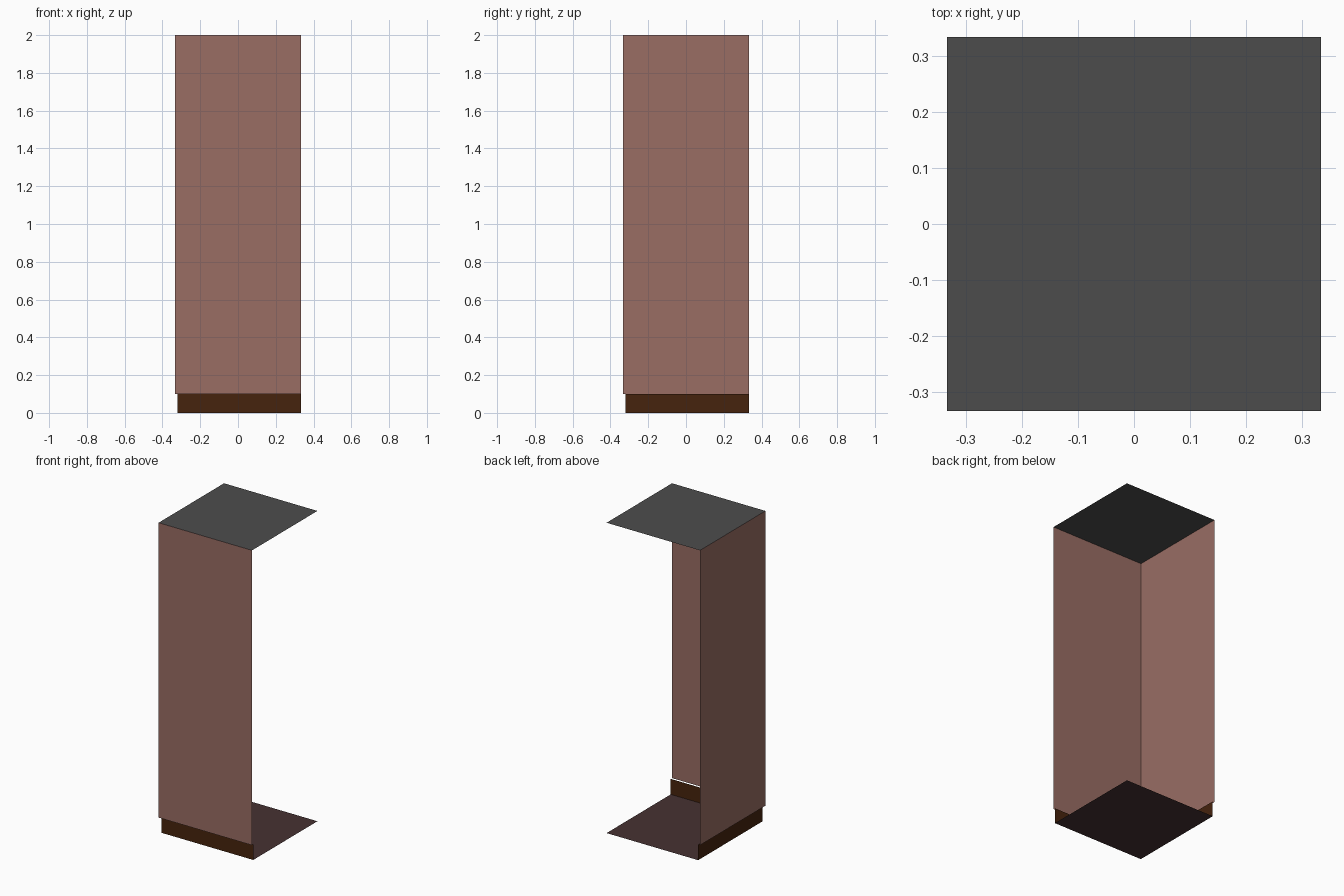
import bpy
import bmesh

default = bpy.data.objects.get("Cube")
if default:
    bpy.data.objects.remove(default, do_unlink=True)

HALF = 0.333      # half width of the cabinet
INSET = -0.32     # plane of the recessed plinth
PLINTH_TOP = 0.10
TOP = 2.0


def make_material(name, colour):
    mat = bpy.data.materials.new(name)
    mat.use_nodes = True
    mat.diffuse_color = (*colour, 1)
    mat.node_tree.nodes["Principled BSDF"].inputs["Base Color"].default_value = (*colour, 1)
    return mat


def finish(name, bm, mat):
    mesh = bpy.data.meshes.new(name)
    bm.to_mesh(mesh)
    bm.free()
    mesh.materials.append(mat)
    obj = bpy.data.objects.new(name, mesh)
    bpy.context.collection.objects.link(obj)
    return obj


def corner_sheet(name, low, z0, z1, mat):
    """Two thin walls meeting at the front right corner, open on the other sides."""
    bm = bmesh.new()
    path = [(low, HALF), (low, low), (HALF, low)]
    bottom = [bm.verts.new((x, y, z0)) for x, y in path]
    top = [bm.verts.new((x, y, z1)) for x, y in path]
    for i in range(len(path) - 1):
        bm.faces.new((bottom[i], bottom[i + 1], top[i + 1], top[i]))
    return finish(name, bm, mat)


def flat_panel(name, low, z, mat, up=True):
    """Horizontal square sheet."""
    bm = bmesh.new()
    corners = [(low, low), (HALF, low), (HALF, HALF), (low, HALF)]
    if not up:
        corners.reverse()
    bm.faces.new([bm.verts.new((x, y, z)) for x, y in corners])
    return finish(name, bm, mat)


wall_mat = make_material("dusty rose brown", (0.319, 0.153, 0.127))
plinth_mat = make_material("dark wood brown", (0.061, 0.017, 0.004))
top_mat = make_material("dark grey", (0.073, 0.073, 0.073))
floor_mat = make_material("dark maroon", (0.061, 0.031, 0.032))

# Walls and recessed plinth
corner_sheet("walls", -HALF, PLINTH_TOP, TOP, wall_mat)
corner_sheet("plinth", INSET, 0, PLINTH_TOP, plinth_mat)

# Top and floor panels
flat_panel("top_panel", -HALF, TOP, top_mat)
flat_panel("floor_panel", INSET, 0, floor_mat, up=False)
